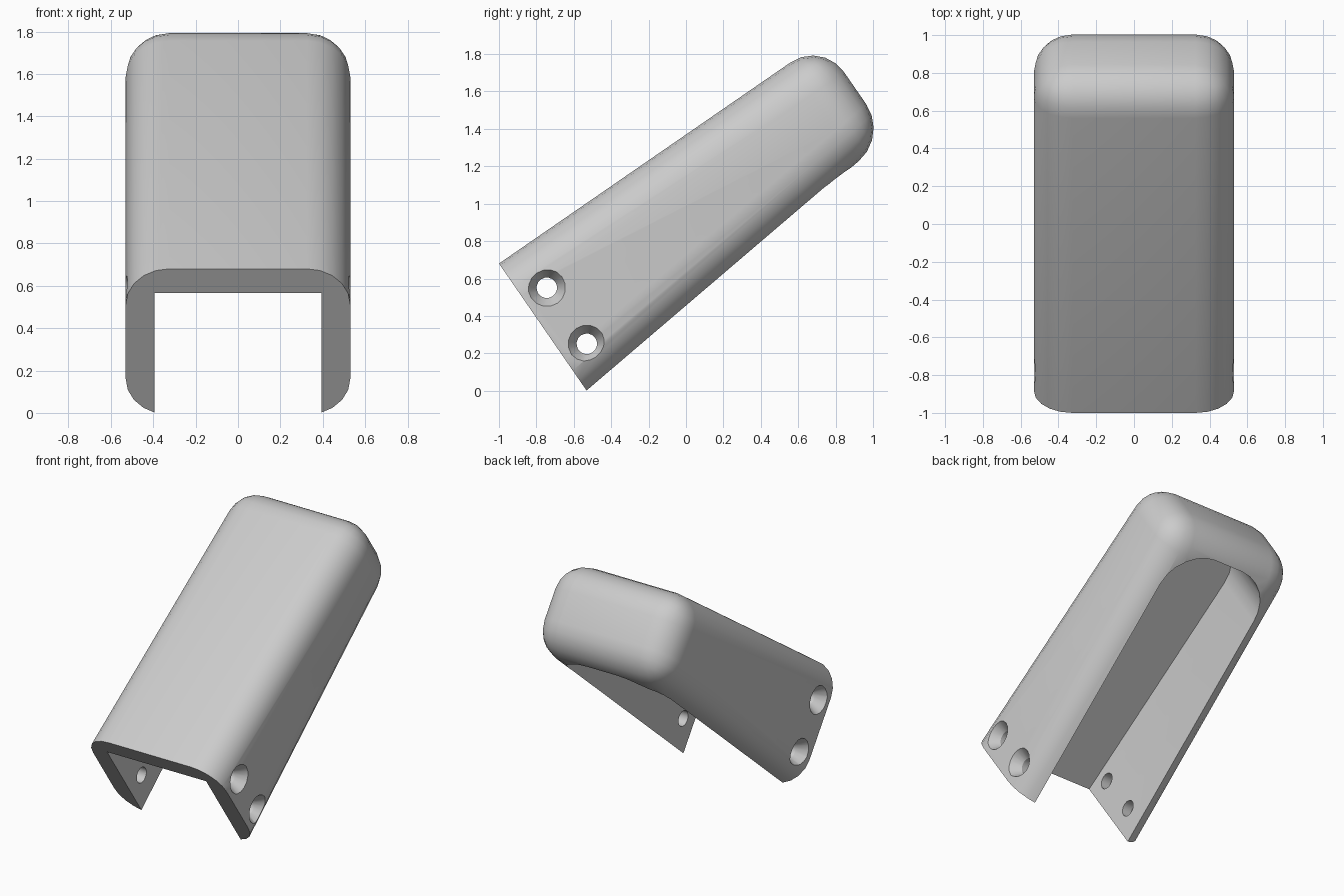
import bpy, bmesh, math
from mathutils import Vector

if "Cube" in bpy.data.objects:
    bpy.data.objects.remove(bpy.data.objects["Cube"])

ANG = math.radians(34.6)
C, S = math.cos(ANG), math.sin(ANG)

def place(x, u, w):
    """Cover frame: u along the top surface, w down from it."""
    return Vector((x, -1 + C * u + S * w, 0.68 + S * u - C * w))

def loft(name, rings):
    """Closed solid through rings of equal point count."""
    bm = bmesh.new()
    vs = [[bm.verts.new(place(*p)) for p in r] for r in rings]
    n = len(vs[0])
    for a, b in zip(vs, vs[1:]):
        for i in range(n):
            j = (i + 1) % n
            bm.faces.new((a[i], a[j], b[j], b[i]))
    bm.faces.new(vs[0])
    bm.faces.new(vs[-1][::-1])
    bmesh.ops.recalc_face_normals(bm, faces=bm.faces)
    me = bpy.data.meshes.new(name)
    bm.to_mesh(me)
    bm.free()
    ob = bpy.data.objects.new(name, me)
    bpy.context.collection.objects.link(ob)
    return ob

# Outer body: tapered block, every edge rounded except around the open front
HW, LEN, R = 0.53, 2.10, 0.205
side = [(0, 0), (LEN, 0), (LEN, 0.62), (0, 0.837)]
cover = loft("angled_cover", [[(x, u, w) for u, w in side] for x in (-HW, HW)])
bm = bmesh.new()
bm.from_mesh(cover.data)
axis = Vector((0, C, S))
front = axis.dot(place(0, 0, 0))
edges = [e for e in bm.edges
         if any(axis.dot(v.co) > front + 0.01 for v in e.verts)]
bmesh.ops.bevel(bm, geom=edges, offset=R, segments=5, profile=0.5,
                affect='EDGES', clamp_overlap=True)
bm.to_mesh(cover.data)
bm.free()

# Cavity: open at front and below, rounded at the closed end
IN, END, CR = 0.393, 1.94, 0.28
half = [(IN, -0.2)] + [
    (IN - CR + CR * math.cos(a), END - CR + CR * math.sin(a))
    for a in (math.radians(15 * i) for i in range(7))]
plan = half + [(-x, u) for x, u in reversed(half)]
cutters = [loft("cavity_cutter", [[(x, u, w) for x, u in plan] for w in (0.138, 1.2)])]

# Countersunk screw holes through both side walls
for u, w in ((0.137, 0.252), (0.143, 0.62)):
    rings = []
    for x, r in ((-0.6, 0.1), (-0.53, 0.1), (-0.46, 0.055),
                 (0.46, 0.055), (0.53, 0.1), (0.6, 0.1)):
        rings.append([(x, u + r * math.cos(t), w + r * math.sin(t))
                      for t in (math.tau * i / 16 for i in range(16))])
    cutters.append(loft("hole_cutter", rings))

bpy.context.view_layer.objects.active = cover
cover.select_set(True)
for c in cutters:
    m = cover.modifiers.new("cut", 'BOOLEAN')
    m.operation, m.solver, m.object = 'DIFFERENCE', 'EXACT', c
    bpy.ops.object.modifier_apply(modifier=m.name)
    bpy.data.objects.remove(c)

grey = bpy.data.materials.new("plain_grey")
grey.diffuse_color = (0.6, 0.6, 0.6, 1)
grey.use_nodes = True
grey.node_tree.nodes["Principled BSDF"].inputs["Base Color"].default_value = grey.diffuse_color
cover.data.materials.clear()
cover.data.materials.append(grey)
bpy.ops.object.shade_smooth_by_angle(angle=math.radians(30))
